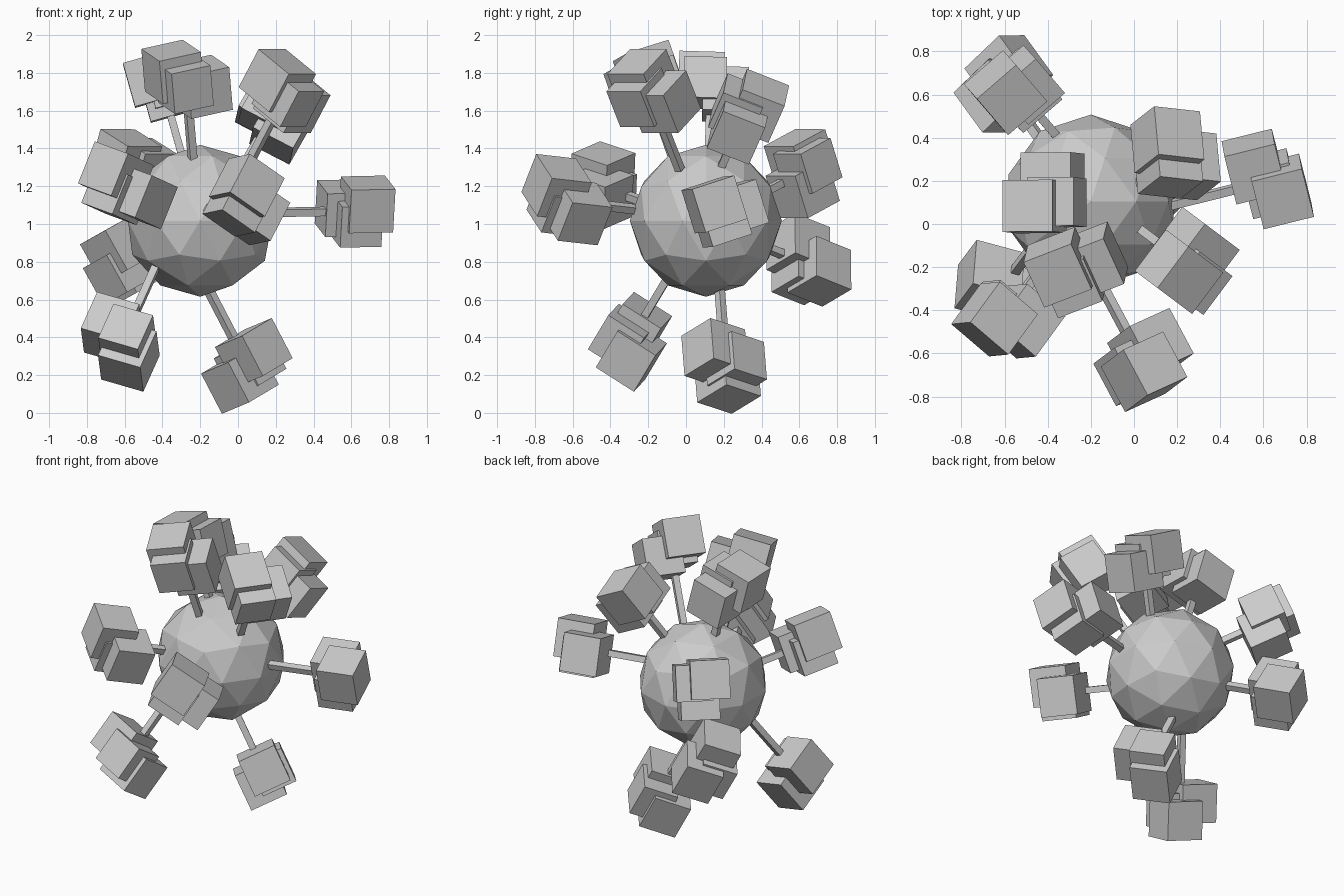
import bpy
from mathutils import Vector, Matrix

if "Cube" in bpy.data.objects:
    bpy.data.objects.remove(bpy.data.objects["Cube"])

STICK = 0.04

# faceted core ball
bpy.ops.mesh.primitive_ico_sphere_add(subdivisions=2, radius=0.402, location=(-0.2, 0.105, 1.017))
bpy.context.object.name = "core_ball"

# cubes shared by every cluster: (across, sideways, along the stem), size
PATTERN = [((-.08, .01, -.045), .24), ((.05, -.05, .05), .24), ((.03, .045, .005), .225)]


def box(name, frame, centre, size):
    bpy.ops.mesh.primitive_cube_add(size=1)
    ob = bpy.context.object
    ob.name = name
    ob.matrix_world = Matrix.Translation(centre) @ frame.to_4x4() @ Matrix.Diagonal((*size, 1))


def cluster(name, centre, direction, across):
    """Stem along direction, ending in three overlapping cubes shifted towards across."""
    mid, d, w = Vector(centre), Vector(direction).normalized(), Vector(across)
    w = (w - d * w.dot(d)).normalized()
    frame = Matrix((w, d.cross(w), d)).transposed()
    for i, (p, size) in enumerate(PATTERN):
        box(f"{name}_cube_{i + 1}", frame, mid + frame @ Vector(p), (size,) * 3)
    box(f"{name}_stem", frame, mid - d * 0.24, (STICK, STICK, 0.48))


# centre, stem direction, across direction
cluster("right", (.62, .2, 1.07), (.97, .24, .02), (.23, -.92, -.3))
cluster("bottom", (.05, .21, .255), (.13, .02, -.25), (-.6, .75, -.23))
cluster("lower_left", (-.61, -.295, .385), (-.36, -.48, -.8), (.93, -.25, -.27))
cluster("front", (.04, -.64, 1.12), (.47, -.88, .1), (-.82, -.37, .57))
cluster("front_left", (-.6, -.435, 1.19), (-.57, -.78, .26), (-.73, .62, .27))
cluster("top_front", (-.275, -.21, 1.755), (-.08, -.33, .94), (-.92, -.37, -.16))
cluster("top_left", (-.4, .13, 1.73), (-.27, .03, .96), (0, -1, .03))
cluster("top_back", (.18, .31, 1.58), (.46, .36, .81), (-.88, .1, .46))
cluster("top_right", (.25, -.19, 1.69), (.44, -.33, .84), (-.6, -.8, 0))
cluster("back_upper", (-.54, .62, 1.28), (-.6, .7, .38), (.25, -.28, .91))
cluster("back_lower", (-.61, .635, .79), (-.56, .77, -.31), (.49, 0, -.87))
